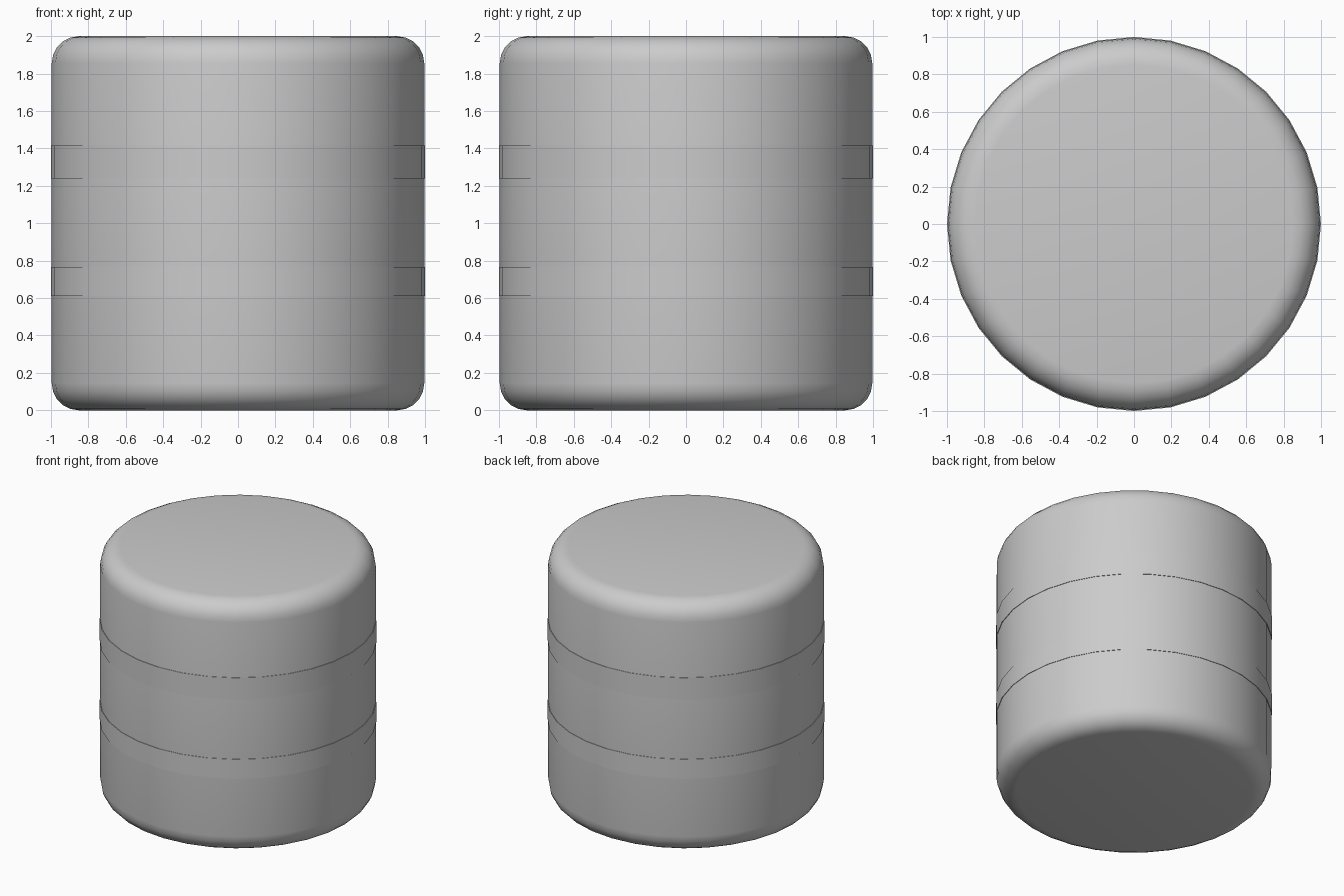
import bpy, bmesh, math

if "Cube" in bpy.data.objects:
    bpy.data.objects.remove(bpy.data.objects["Cube"])

SIDES = 32
BODY_R = 0.996
BEVEL = 0.145


def lathe(name, profile):
    """Revolve (radius, z) points about z; radius 0 closes with a pole."""
    bm = bmesh.new()
    verts = [bm.verts.new((r, 0, z)) for r, z in profile]
    edges = [bm.edges.new(p) for p in zip(verts, verts[1:])]
    bmesh.ops.spin(bm, geom=verts + edges, cent=(0, 0, 0), axis=(0, 0, 1),
                   angle=math.tau, steps=SIDES)
    bmesh.ops.remove_doubles(bm, verts=bm.verts, dist=0.0005)
    bmesh.ops.recalc_face_normals(bm, faces=bm.faces)
    mesh = bpy.data.meshes.new(name)
    bm.to_mesh(mesh)
    bm.free()
    obj = bpy.data.objects.new(name, mesh)
    bpy.context.collection.objects.link(obj)
    bpy.ops.object.select_all(action='DESELECT')
    obj.select_set(True)
    bpy.context.view_layer.objects.active = obj
    bpy.ops.object.shade_smooth_by_angle(angle=math.radians(35))
    return obj


# Drum body with rounded rims
def rim(z, start, end, n=5):
    pts = []
    for i in range(n + 1):
        a = math.radians(start + (end - start) * i / n)
        pts.append((BODY_R - BEVEL + BEVEL * math.cos(a), z + BEVEL * math.sin(a)))
    return pts


lathe("drum_body", [(0, 0)] + rim(BEVEL, -90, 0) + rim(2 - BEVEL, 0, 90) + [(0, 2)])

# Two very shallow raised bands around the side
for name, low, high in (("lower_band", 0.61, 0.765), ("upper_band", 1.24, 1.415)):
    lathe(name, [(0.985, low), (1.0, low), (1.0, high), (0.985, high), (0.985, low)])
